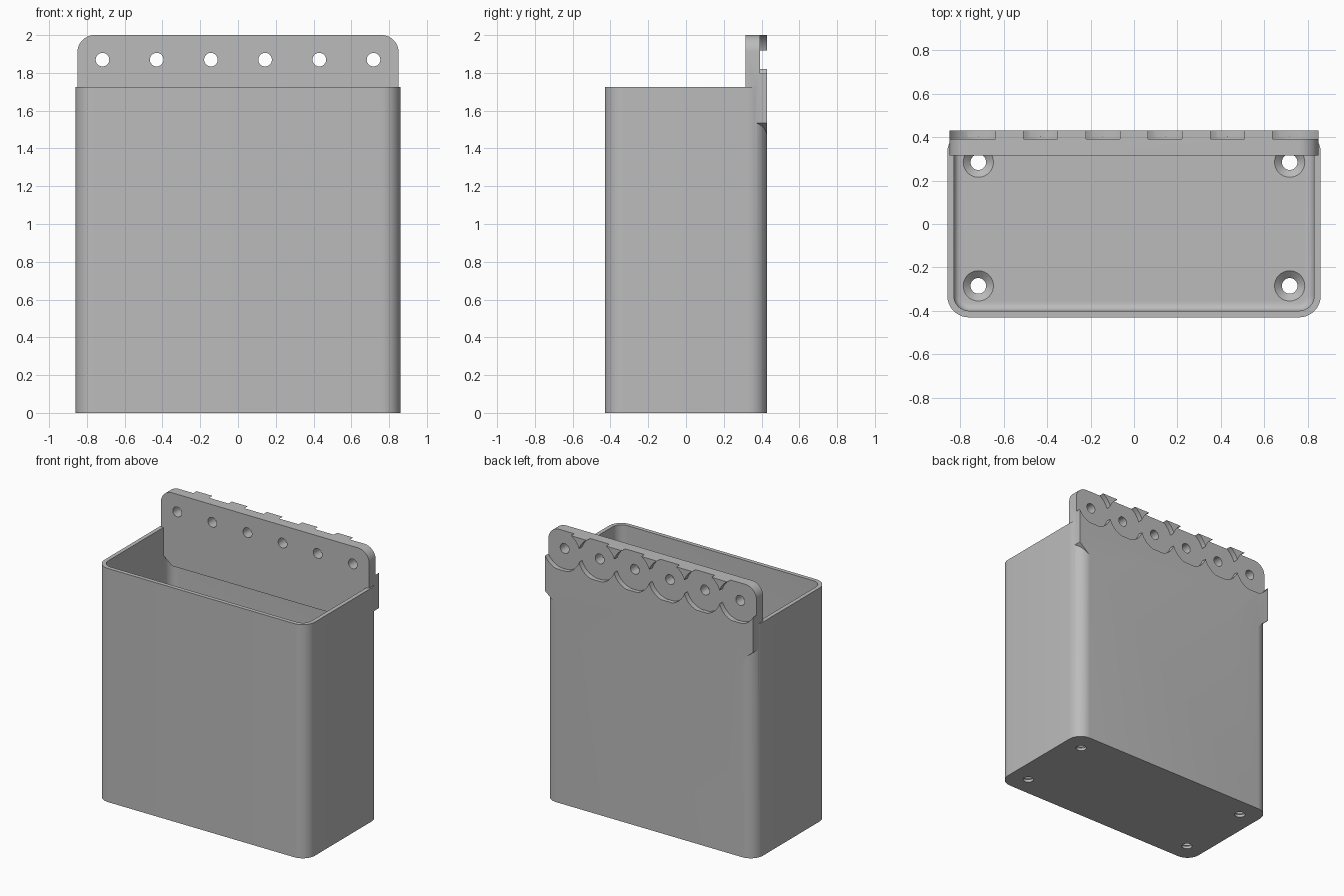
import bpy, bmesh, math
from mathutils import Matrix, Vector

if "Cube" in bpy.data.objects:
    bpy.data.objects.remove(bpy.data.objects["Cube"], do_unlink=True)

grey = bpy.data.materials.new("matte_grey")
grey.use_nodes = True
GREY = (0.5, 0.5, 0.5, 1)
grey.diffuse_color = GREY
grey.node_tree.nodes["Principled BSDF"].inputs["Base Color"].default_value = GREY


def finish(bm, name):
    bmesh.ops.recalc_face_normals(bm, faces=bm.faces)
    mesh = bpy.data.meshes.new(name)
    bm.to_mesh(mesh)
    bm.free()
    mesh.materials.append(grey)
    obj = bpy.data.objects.new(name, mesh)
    bpy.context.collection.objects.link(obj)
    return obj


def prism(outline, direction):
    bm = bmesh.new()
    face = bm.faces.new([bm.verts.new(p) for p in outline])
    ext = bmesh.ops.extrude_face_region(bm, geom=[face])
    moved = [v for v in ext["geom"] if isinstance(v, bmesh.types.BMVert)]
    bmesh.ops.translate(bm, verts=moved, vec=direction)
    return bm


def arc(cx, cy, r, start, steps=10):
    angles = [start + math.pi / 2 * i / steps for i in range(steps + 1)]
    return [(cx + r * math.cos(a), cy + r * math.sin(a)) for a in angles]


def rounded_box(hx, hy, r, z0, z1):
    pts = []
    for i, (sx, sy) in enumerate([(1, 1), (-1, 1), (-1, -1), (1, -1)]):
        pts += arc(sx * (hx - r), sy * (hy - r), r, i * math.pi / 2)
    return prism([(x, y, z0) for x, y in pts], (0, 0, z1 - z0))


def cylinder(name, centre, r1, r2, depth, along_y=False, segments=32):
    bm = bmesh.new()
    mat = Matrix.Translation(centre)
    if along_y:
        mat = mat @ Matrix.Rotation(math.pi / 2, 4, "X")
    bmesh.ops.create_cone(bm, cap_ends=True, segments=segments, radius1=r1,
                          radius2=r2, depth=depth, matrix=mat)
    return finish(bm, name)


def combine(obj, other, operation):
    mod = obj.modifiers.new(operation.lower(), "BOOLEAN")
    mod.operation, mod.solver, mod.object = operation, "EXACT", other
    bpy.context.view_layer.update()
    graph = bpy.context.evaluated_depsgraph_get()
    result = bpy.data.meshes.new_from_object(obj.evaluated_get(graph))
    obj.modifiers.clear()
    obj.data = result
    bpy.data.objects.remove(other, do_unlink=True)


HX, HY, RIM, FLOOR, WALL = 0.86, 0.43, 1.725, 0.05, 0.03

# Bin body with a hollow that is filleted at the floor
body = finish(rounded_box(HX, HY, 0.1, 0, RIM), "storage_bin")
bm = rounded_box(HX - WALL, HY - WALL, 0.07, FLOOR, RIM + 0.2)
low = [e for e in bm.edges if all(v.co.z < FLOOR + 0.01 for v in e.verts)]
bmesh.ops.bevel(bm, geom=low, offset=0.035, segments=4, profile=0.5, affect="EDGES")
combine(body, finish(bm, "hollow_cutter"), "DIFFERENCE")

# Countersunk holes in the floor corners
for x in (-0.717, 0.717):
    for y in (-0.285, 0.285):
        combine(body, cylinder("floor_hole_cutter", (x, y, 0), 0.036, 0.036, 0.3), "DIFFERENCE")
        combine(body, cylinder("countersink_cutter", (x, y, FLOOR - 0.014),
                               0.036, 0.072, 0.032), "DIFFERENCE")

# Mounting plate with rounded top and tapered lower corners
PX, TOP, FRONT, PR = 0.85, 2.0, 0.315, 0.09
outline = [(-0.76, 1.46), (0.76, 1.46), (PX, 1.535)]
outline += arc(PX - PR, TOP - PR, PR, 0)
outline += arc(PR - PX, TOP - PR, PR, math.pi / 2)
outline += [(-PX, 1.535)]
plate = finish(prism([(x, FRONT, z) for x, z in outline], (0, HY - FRONT, 0)), "mounting_plate")

# Row of screw holes, each in a round recess on the back
for i in range(6):
    x = (i - 2.5) * 0.287
    combine(plate, cylinder("recess_cutter", (x, 0.442, 1.87), 0.152, 0.152, 0.1,
                            True, 64), "DIFFERENCE")
    combine(plate, cylinder("screw_hole_cutter", (x, 0.4, 1.87), 0.036, 0.036, 0.5,
                            True), "DIFFERENCE")

combine(body, plate, "UNION")

bpy.ops.object.select_all(action="DESELECT")
body.select_set(True)
bpy.context.view_layer.objects.active = body
bpy.ops.object.shade_smooth_by_angle(angle=math.radians(30))
